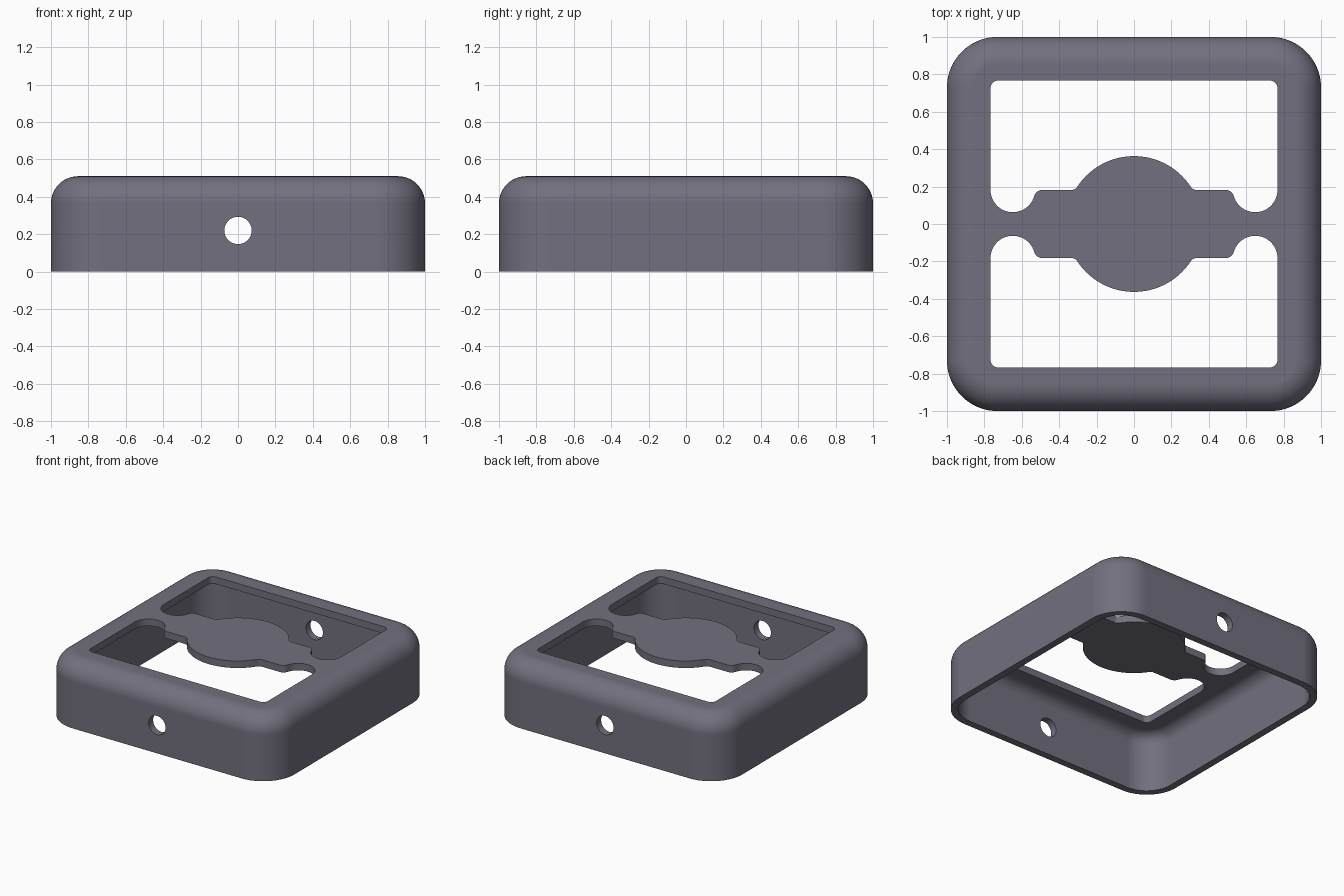
import bpy
import bmesh
from math import sin, cos, pi, atan2, sqrt

if "Cube" in bpy.data.objects:
    bpy.data.objects.remove(bpy.data.objects["Cube"], do_unlink=True)

HEIGHT, WALL = 0.51, 0.055
CORNER, FILLET = 0.27, 0.145

grey = bpy.data.materials.new("slate grey")
grey.use_nodes = True
COLOUR = (0.17, 0.162, 0.21, 1)
grey.diffuse_color = COLOUR
grey.node_tree.nodes["Principled BSDF"].inputs["Base Color"].default_value = COLOUR


def make_object(name, bm):
    bmesh.ops.recalc_face_normals(bm, faces=bm.faces)
    mesh = bpy.data.meshes.new(name)
    bm.to_mesh(mesh)
    bm.free()
    mesh.materials.append(grey)
    obj = bpy.data.objects.new(name, mesh)
    bpy.context.collection.objects.link(obj)
    return obj


def arc(cx, cy, r, start, end, steps=12):
    return [(cx + r * cos(start + (end - start) * i / steps),
             cy + r * sin(start + (end - start) * i / steps)) for i in range(steps + 1)]


def rounded_square(inset):
    c = 1 - CORNER
    points = []
    for k, (sx, sy) in enumerate([(1, 1), (-1, 1), (-1, -1), (1, -1)]):
        points += arc(sx * c, sy * c, CORNER - inset, k * pi / 2, (k + 1) * pi / 2, 20)
    return points


def prism(name, outline, z0, z1):
    bm = bmesh.new()
    face = bm.faces.new([bm.verts.new((x, y, z0)) for x, y in outline])
    top = bmesh.ops.extrude_face_region(bm, geom=[face])["geom"]
    verts = [g for g in top if isinstance(g, bmesh.types.BMVert)]
    bmesh.ops.translate(bm, verts=verts, vec=(0, 0, z1 - z0))
    return make_object(name, bm)


# Open-bottomed shell: outer wall downwards, then inner wall upwards
def fillet_profile(inset, top, radius):
    return [(inset + radius - radius * sin(i * pi / 24), top - radius + radius * cos(i * pi / 24))
            for i in range(13)]


inner = fillet_profile(WALL, HEIGHT - WALL, FILLET - WALL)
profile = fillet_profile(0, HEIGHT, FILLET) + [(0, 0), (WALL, 0)] + inner[::-1]
bm = bmesh.new()
rings = [[bm.verts.new((x, y, z)) for x, y in rounded_square(inset)] for inset, z in profile]
for a, b in zip(rings, rings[1:]):
    for i in range(len(a)):
        j = (i + 1) % len(a)
        bm.faces.new((a[i], a[j], b[j], b[i]))
bm.faces.new(rings[0])
bm.faces.new(rings[-1])
frame = make_object("frame_with_centre_plate", bm)

# Half outline of a top window, from its outer corner to the centre disc
EDGE, TAB, DISC = 0.767, 0.182, 0.363
NOTCH, ROUND, BLEND = 0.119, 0.045, 0.035
notch_x = EDGE - NOTCH
round_x = notch_x - sqrt((NOTCH + ROUND) ** 2 - ROUND ** 2)
blend_x = sqrt((DISC + BLEND) ** 2 - (TAB + BLEND) ** 2)
meet = atan2(-ROUND, round_x - notch_x)
swing = atan2(TAB + BLEND, blend_x)
half = arc(EDGE - 0.04, EDGE - 0.04, 0.04, pi / 2, 0, 8)
half += arc(notch_x, TAB, NOTCH, 0, meet, 24)
half += arc(round_x, TAB - ROUND, ROUND, meet + pi, pi / 2, 8)
half += arc(blend_x, TAB + BLEND, BLEND, -pi / 2, swing - pi, 8)
half += arc(0, 0, DISC, swing, pi / 2, 24)[:-1]
outline = half + [(0, DISC)] + [(-x, y) for x, y in reversed(half)]

cutters = [prism("window_cutter", [(x, s * y) for x, y in outline], 0.35, 0.6) for s in (1, -1)]

# Round hole through the front and back walls
hole = prism("hole_cutter", arc(0, 0, 0.073, 0, 2 * pi, 48)[:-1], -1.2, 1.2)
hole.rotation_euler.x = pi / 2
hole.location.z = 0.22
cutters.append(hole)

# Cut the openings and bake the result
for cutter in cutters:
    cutter.hide_render = True
    cut = frame.modifiers.new("cut", 'BOOLEAN')
    cut.operation = 'DIFFERENCE'
    cut.solver = 'EXACT'
    cut.object = cutter
bpy.ops.object.select_all(action='DESELECT')
frame.select_set(True)
bpy.context.view_layer.objects.active = frame
for cut in list(frame.modifiers):
    bpy.ops.object.modifier_apply(modifier=cut.name)
for cutter in cutters:
    bpy.data.objects.remove(cutter, do_unlink=True)

# Smooth fillets, crisp openings and flat faces
bpy.ops.object.shade_smooth_by_angle(angle=pi / 6)
weighted = frame.modifiers.new("weighted_normals", 'WEIGHTED_NORMAL')
weighted.keep_sharp = True
